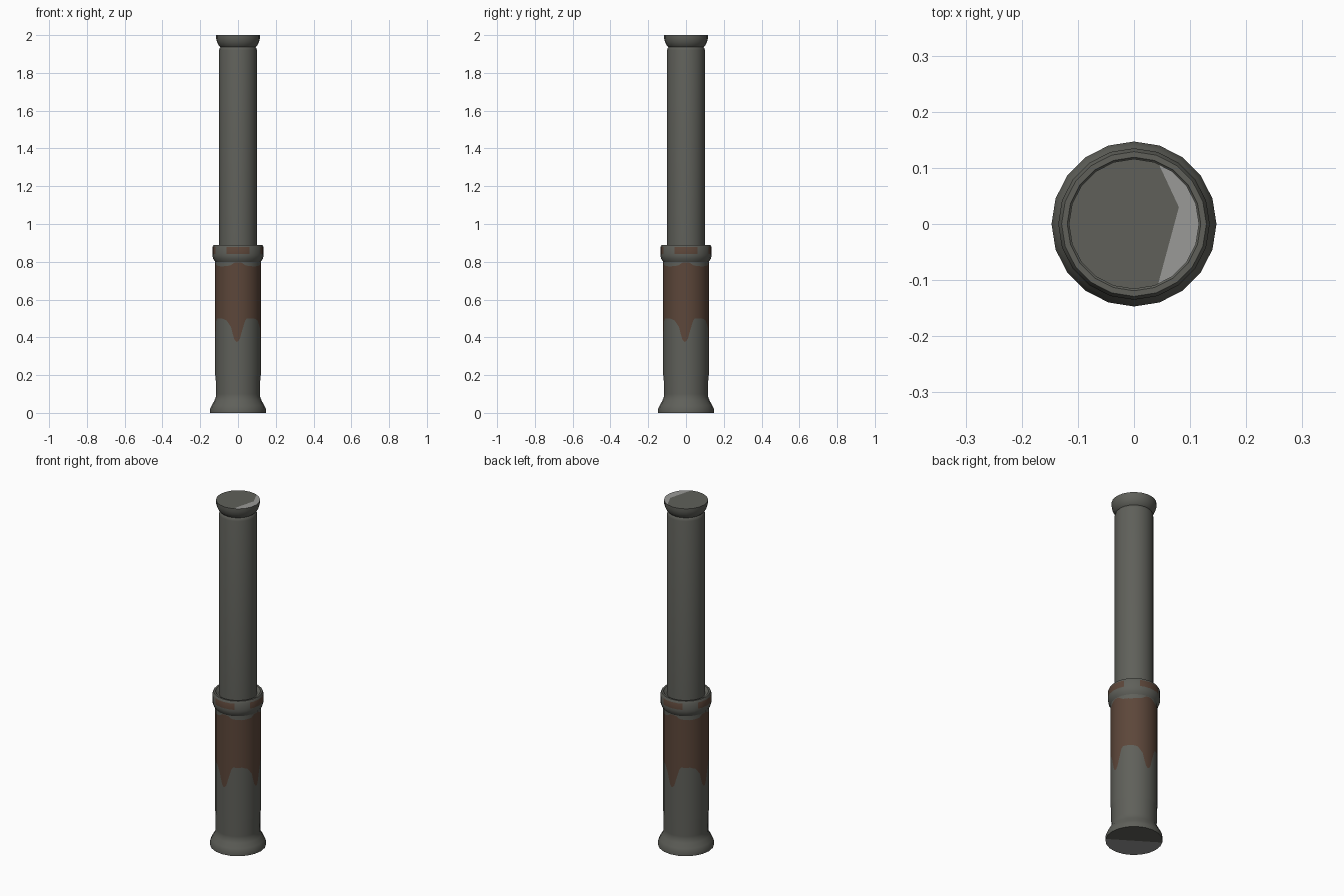
import bpy, bmesh, math
from mathutils import Vector

cube = bpy.data.objects.get("Cube")
if cube:
    bpy.data.objects.remove(cube, do_unlink=True)

SIDES = 20
STEP = 2 * math.pi / SIDES


def make_material(name, rgb):
    mat = bpy.data.materials.new(name)
    mat.use_nodes = True
    mat.diffuse_color = (*rgb, 1)
    mat.node_tree.nodes["Principled BSDF"].inputs["Base Color"].default_value = (*rgb, 1)
    return mat


MATERIALS = [
    make_material("grey metal", (0.115, 0.117, 0.102)),
    make_material("brown rust", (0.108, 0.062, 0.042)),
    make_material("pale worn metal", (0.32, 0.32, 0.31)),
]
GREY, RUST, PALE = range(3)


def from_front(angle):
    """Degrees from the nearest of the four compass directions, -45 to 45."""
    return (math.degrees(angle) + 45) % 90 - 45


def curve(points, t):
    """Straight-line interpolation through (degrees, height) points."""
    for (a, za), (b, zb) in zip(points, points[1:]):
        if t <= b:
            return za + (zb - za) * (t - a) / (b - a)
    return points[-1][1]


def lathe(name, rows, split=1, paint=None, cap=None, worn=(), radial=False):
    """Twenty-sided turned part; a row height may be a function of the angle."""
    bm = bmesh.new()
    cols = SIDES * split
    rings = []
    for r, z in rows:
        ring = []
        for i in range(cols):
            a = i * STEP / split
            flat = r * math.cos(STEP / 2) / math.cos(a % STEP - STEP / 2) if i % split else r
            height = z(from_front(a)) if callable(z) else z
            ring.append(bm.verts.new((flat * math.cos(a), flat * math.sin(a), height)))
        rings.append(ring)
    for k, (low, high) in enumerate(zip(rings, rings[1:])):
        for i in range(cols):
            j = (i + 1) % cols
            face = bm.faces.new((low[i], low[j], high[j], high[i]))
            if paint:
                face.material_index = paint(k, from_front((i + 0.5) * STEP / split))
    # End disc, cut along the edges of its worn area
    if cap:
        disc = bm.faces.new(rings[-1] if cap == "top" else rings[0][::-1])
        z = disc.verts[0].co.z
        pieces = [disc]
        for point, normal in worn:
            geom = set(pieces)
            for f in pieces:
                geom.update(f.edges)
                geom.update(f.verts)
            bmesh.ops.bisect_plane(bm, geom=list(geom), plane_co=point, plane_no=normal)
            pieces = [f for f in bm.faces if all(abs(v.co.z - z) < 1e-5 for v in f.verts)]
        for f in pieces:
            c = f.calc_center_median()
            if any((c - Vector(p)).dot(Vector(n)) > 0 for p, n in worn):
                f.material_index = PALE
    mesh = bpy.data.meshes.new(name)
    bm.to_mesh(mesh)
    bm.free()
    for mat in MATERIALS:
        mesh.materials.append(mat)
    mesh.shade_smooth()
    mesh.set_sharp_from_angle(angle=math.radians(40))
    if radial:
        mesh.normals_split_custom_set_from_vertices(
            [Vector((v.co.x, v.co.y, 0)).normalized() for v in mesh.vertices])
    obj = bpy.data.objects.new(name, mesh)
    bpy.context.collection.objects.link(obj)
    return obj


# Flared foot, with a worn half underneath
lathe("foot", [(0.147, 0), (0.147, 0.022), (0.139, 0.04), (0.125, 0.065),
               (0.117, 0.085), (0.117, 0.1)],
      cap="bottom", worn=[((0, 0, 0), (-0.54, -0.84, 0))])

# Lower pipe, with a rust band that drips on four sides
DRIP = [(-45, 0.5), (-30, 0.49), (-18, 0.455), (-10, 0.39), (-4, 0.375),
        (3, 0.38), (11, 0.44), (20, 0.5), (45, 0.5)]
RUST_TOP = [(-45, 0.775), (-20, 0.78), (-8, 0.797), (8, 0.797), (20, 0.78), (45, 0.775)]
lathe("lower_pipe", [(0.117, 0.1), (0.118, 0.19), (0.121, 0.2),
                     (0.121, lambda t: curve(DRIP, t)),
                     (0.121, lambda t: curve(RUST_TOP, t)), (0.121, 0.805)],
      split=4, paint=lambda row, t: RUST if row == 3 else GREY, radial=True)

# Collar, with a rust patch on each of four sides
lathe("collar", [(0.121, 0.8), (0.131, 0.815), (0.135, 0.832), (0.135, 0.842),
                 (0.135, 0.878), (0.129, 0.89), (0.119, 0.89), (0.109, 0.878), (0.099, 0.876)],
      split=2, paint=lambda row, t: RUST if row == 3 and -24 < t < 27 else GREY)

# Upper pipe, with a narrowed neck
lathe("upper_pipe", [(0.1, 0.87), (0.1, 1.92), (0.097, 1.932), (0.092, 1.938)])

# Flared top cap, with a worn crescent
lathe("top_cap", [(0.092, 1.936), (0.102, 1.945), (0.111, 1.963), (0.116, 1.982), (0.116, 2)],
      cap="top", worn=[((0.08, 0.03, 2), (1, -0.27, 0)), ((0.08, 0.03, 2), (1, 0.467, 0))])
